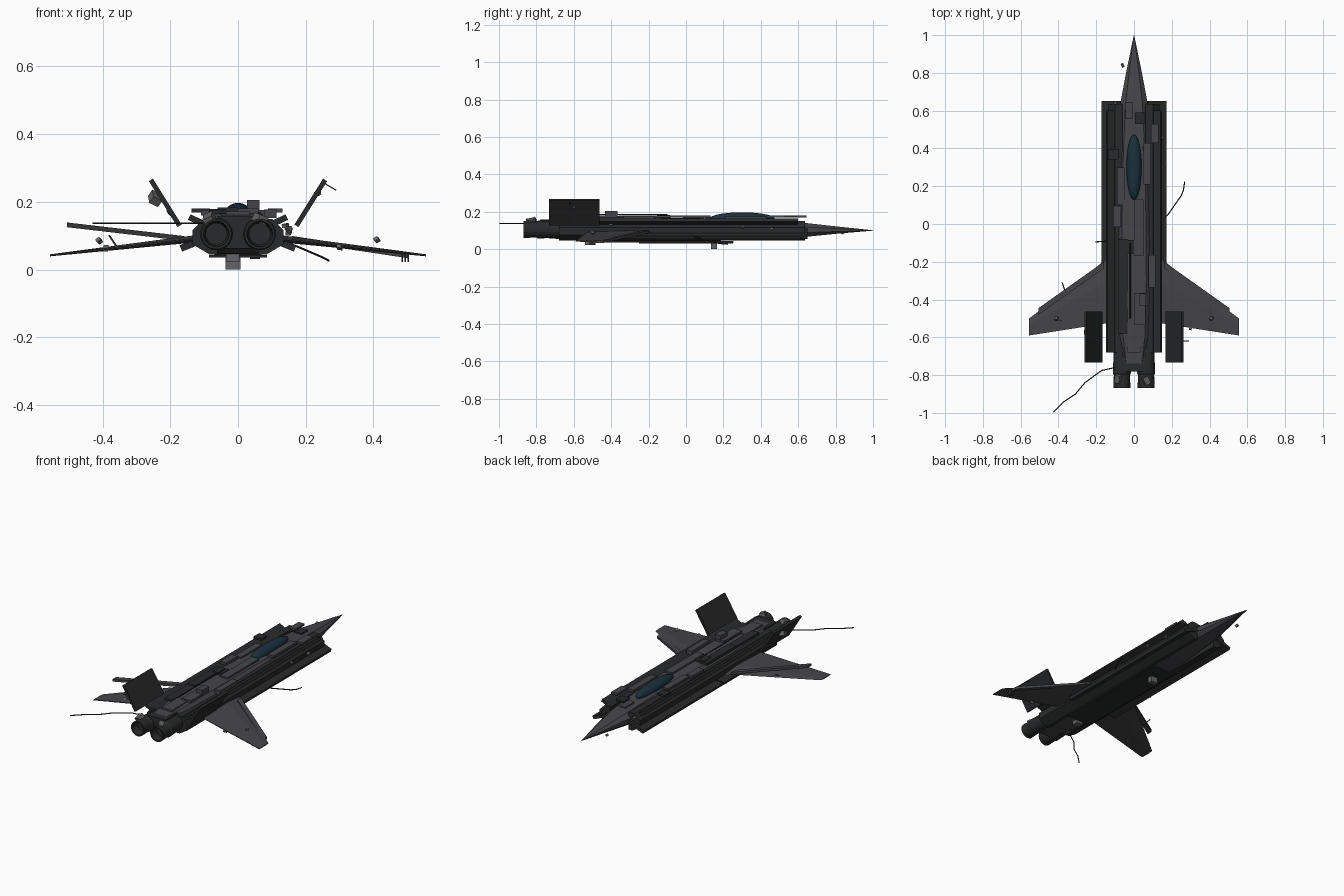
import bpy, bmesh, math, random
from mathutils import Vector, Euler

if "Cube" in bpy.data.objects:
    bpy.data.objects.remove(bpy.data.objects["Cube"])

random.seed(4)


def mat(name, c):
    m = bpy.data.materials.new(name)
    m.diffuse_color = (*c, 1)
    m.use_nodes = True
    m.node_tree.nodes["Principled BSDF"].inputs["Base Color"].default_value = m.diffuse_color
    return m


HULL = mat("hull_grey", (0.06, 0.06, 0.067))
DARK = mat("dark_grey", (0.022, 0.023, 0.024))
GLASS = mat("canopy_glass", (0.01, 0.03, 0.045))
METAL = mat("bare_metal", (0.13, 0.13, 0.135))


def finish(name, bm, m):
    bmesh.ops.recalc_face_normals(bm, faces=bm.faces)
    me = bpy.data.meshes.new(name)
    bm.to_mesh(me)
    bm.free()
    me.materials.append(m)
    o = bpy.data.objects.new(name, me)
    bpy.context.collection.objects.link(o)
    return o


def loft(name, rings, m):
    bm = bmesh.new()
    vs = [[bm.verts.new(p) for p in r] for r in rings]
    n = len(vs[0])
    for a, b in zip(vs, vs[1:]):
        for i in range(n):
            bm.faces.new((a[i], a[(i + 1) % n], b[(i + 1) % n], b[i]))
    bm.faces.new(vs[0])
    bm.faces.new(vs[-1])
    return finish(name, bm, m)


def box(name, loc, size, m, rot=(0, 0, 0)):
    bm = bmesh.new()
    bmesh.ops.create_cube(bm, size=1)
    R = Euler([math.radians(a) for a in rot])
    for v in bm.verts:
        p = Vector([v.co[i] * size[i] for i in range(3)])
        p.rotate(R)
        v.co = p + Vector(loc)
    return finish(name, bm, m)


def wire(name, pts, r, m):
    cu = bpy.data.curves.new(name, 'CURVE')
    cu.dimensions = '3D'
    cu.bevel_depth = r
    cu.bevel_resolution = 1
    sp = cu.splines.new('POLY')
    sp.points.add(len(pts) - 1)
    for q, p in zip(sp.points, pts):
        q.co = (*p, 1)
    cu.materials.append(m)
    o = bpy.data.objects.new(name, cu)
    bpy.context.collection.objects.link(o)


# Fuselage: y, half width, bottom, top
stations = [(1.0, 0.001, 0.099, 0.101), (0.8, 0.042, 0.082, 0.122),
            (0.64, 0.072, 0.066, 0.14), (0.4, 0.09, 0.052, 0.155),
            (0.1, 0.1, 0.042, 0.165), (-0.3, 0.105, 0.04, 0.17),
            (-0.6, 0.092, 0.048, 0.166), (-0.78, 0.06, 0.062, 0.155)]


def section(y, w, b, t):
    c, h = (b + t) / 2, (t - b) / 2
    return [(w * a, y, c + h * k) for a, k in
            ((1, -.4), (1, .4), (.62, 1), (-.62, 1), (-1, .4), (-1, -.4), (-.62, -1), (.62, -1))]


loft("fuselage", [section(*s) for s in stations], HULL)

# Canopy
bm = bmesh.new()
bmesh.ops.create_uvsphere(bm, u_segments=20, v_segments=10, radius=1)
for v in bm.verts:
    v.co = (v.co.x * 0.04, 0.3 + v.co.y * 0.175, 0.163 + v.co.z * 0.034)
canopy = finish("canopy", bm, GLASS)
for p in canopy.data.polygons:
    p.use_smooth = True

for s, side in ((1, "right"), (-1, "left")):
    # Side body and tilted chine slabs
    pr = [(.06, .045), (.085, .045), (.135, .075), (.135, .115), (.1, .15), (.06, .15)]
    loft(side + "_side_body",
         [[(s * x, y, z) for x, z in pr] for y in (0.635, -0.68)], DARK)
    box(side + "_lower_chine", (s * .12, .14, .082), (.105, 1.02, .02), DARK, (0, s * 22, 0))
    box(side + "_upper_chine", (s * .108, -.04, .138), (.08, 1.28, .018), DARK, (0, -s * 25, 0))
    # Anhedral wing, root to tip
    ring = []
    for x, yl, yt, z, t in ((.1, -.15, -.515, .093, .011), (.17, -.205, -.53, .086, .01),
                            (.555, -.5, -.59, .042, .003)):
        ym = yl * .65 + yt * .35
        ring.append([(s * x, yl, z), (s * x, ym, z + t), (s * x, yt, z + .002),
                     (s * x, yt, z - .002), (s * x, ym, z - t)])
    loft(side + "_wing", ring, HULL)
    # Leading edge flap, the left one bent upward
    z1 = .04 if s > 0 else .132
    loft(side + "_leading_flap",
         [[(s * x, y + dy, z + dz) for dy, dz in
           ((0, -.007), (0, .007), (-.035, .007), (-.035, -.007))]
          for x, y, z in ((.16, -.2, .092), (.505, -.445, z1))], HULL)
    # Canted tail fin
    box(side + "_tail_fin", (s * .215, -.598, .197), (.16, .27, .014), DARK, (0, -s * 58, 0))
    # Nozzle with recessed end
    rings = []
    for y, r in ((-.66, .043), (-.79, .048), (-.8, .043), (-.868, .045), (-.868, .038), (-.82, .032)):
        rings.append([(s * .064 + r * math.cos(a * math.pi / 10), y,
                       .105 + r * math.sin(a * math.pi / 10)) for a in range(20)])
    loft(side + "_nozzle", rings, DARK)

box("engine_bridge", (0, -.72, .11), (.12, .12, .095), DARK)
box("belly_panel", (0, -.12, .039), (.17, .75, .008), DARK)

# Raised dorsal panels: x, y, z, width, length, height
for i, (x, y, z, w, l, h) in enumerate((
        (-.11, .37, .175, .055, .055, .012), (.11, .48, .175, .042, .1, .012),
        (-.025, .6, .175, .04, .09, .01), (.03, .56, .175, .05, .06, .01),
        (.07, .32, .168, .04, .22, .015), (.095, -.25, .165, .036, .17, .025),
        (-.06, -.22, .172, .05, .28, .015), (.03, -.45, .172, .06, .17, .018),
        (-.09, .04, .168, .04, .11, .016), (-.03, -.12, .176, .06, .07, .014),
        (.025, -.02, .174, .05, .3, .01), (-.07, .2, .166, .04, .2, .012),
        (-.06, -.47, .17, .05, .22, .012), (.045, -.4, .19, .038, .065, .03),
        (0, -.6, .165, .07, .16, .012))):
    box(f"dorsal_panel_{i}", (x, y, z), (w, l, h), HULL if i % 3 else DARK)

# Underside equipment
box("belly_sensor", (-.015, .15, .018), (.045, .03, .036), METAL)
box("rear_belly_box", (-.015, -.52, .036), (.04, .04, .026), METAL)
box("belly_strip", (.05, .0, .036), (.03, .5, .01), DARK)

# Loose scraps on the skin
for i, p in enumerate(((.41, -.5, .088), (-.41, -.5, .085), (-.245, -.58, .21), (.3, -.55, .066),
                       (-.11, -.41, .1), (.055, .4, .165), (-.085, -.82, .15), (.065, -.83, .15),
                       (-.2, -.48, .17), (.235, -.6, .225), (.15, .3, .12), (.15, .46, .11),
                       (-.06, .84, .09), (-.39, -.52, .063), (.14, -.4, .13), (-.1, .64, .13))):
    d = .03 if i in (2, 6, 7) else .014
    box(f"scrap_{i}", p, (d, d * 1.4, d * .8), METAL,
        [random.uniform(-40, 40) for _ in range(3)])
for i in range(3):
    box(f"tip_rod_{i}", (.485 + i * .009, -.5, .036), (.004, .03, .028), DARK)

# Loose cables and thin aerials
wire("tail_cable", [(-.1, -.76, .137), (-.17, -.775, .137), (-.26, -.84, .137), (-.31, -.9, .137),
                    (-.37, -.94, .137), (-.428, -.996, .137)], .003, DARK)
wire("side_cable", [(.15, .02, .078), (.18, .05, .066), (.25, .15, .036), (.262, .18, .03),
                    (.268, .225, .026)], .003, DARK)
wire("fin_aerial", [(.25, -.62, .258), (.29, -.62, .234)], .002, DARK)
wire("left_aerial", [(-.13, -.09, .09), (-.205, -.095, .085)], .003, DARK)
wire("wing_aerial", [(-.36, -.37, .07), (-.38, -.31, .1)], .003, DARK)
wire("spine_rod", [(-.02, -.5, .185), (-.02, -.1, .185)], .003, DARK)
